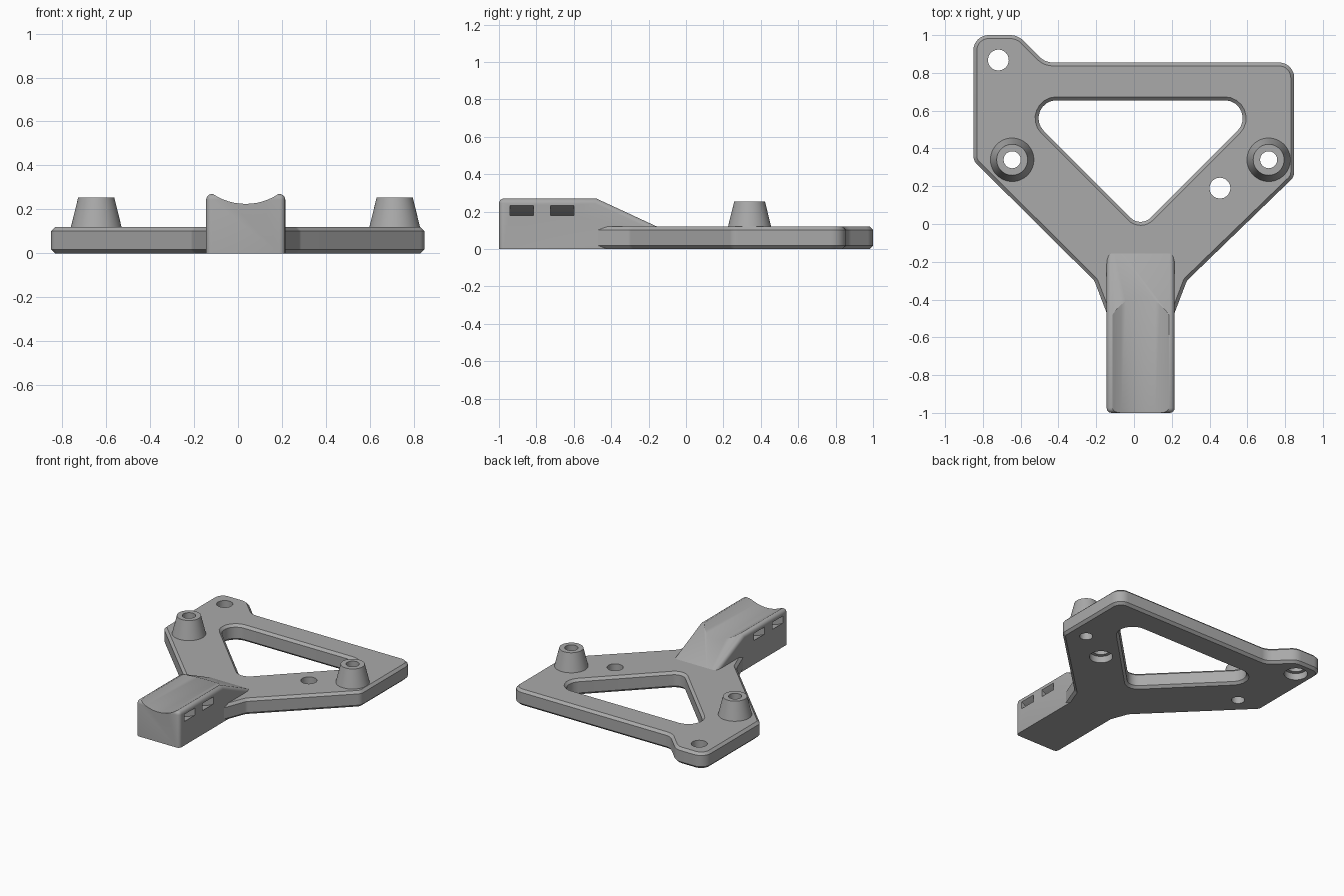
import bpy, bmesh, math
from mathutils import Vector, Matrix

cube = bpy.data.objects.get("Cube")
if cube:
    bpy.data.objects.remove(cube)

grey = bpy.data.materials.new("plain grey")
grey.use_nodes = True
colour = (0.4, 0.4, 0.4, 1)
grey.diffuse_color = colour
grey.node_tree.nodes["Principled BSDF"].inputs["Base Color"].default_value = colour

THICK = 0.12
ARM_X, ARM_HALF = 0.035, 0.18
ARM_TOP = 0.27


def make(name, bm):
    bmesh.ops.recalc_face_normals(bm, faces=bm.faces)
    mesh = bpy.data.meshes.new(name)
    bm.to_mesh(mesh)
    bm.free()
    obj = bpy.data.objects.new(name, mesh)
    bpy.context.collection.objects.link(obj)
    mesh.materials.append(grey)
    return obj


def activate(obj):
    bpy.ops.object.select_all(action="DESELECT")
    obj.select_set(True)
    bpy.context.view_layer.objects.active = obj


def rounded(corners, steps=8):
    """Replace each (x, y, radius) corner by an arc."""
    points = []
    for i, (x, y, r) in enumerate(corners):
        p = Vector((x, y))
        u = (Vector(corners[i - 1][:2]) - p).normalized()
        v = (Vector(corners[(i + 1) % len(corners)][:2]) - p).normalized()
        if r == 0:
            points.append(p)
            continue
        half = u.angle(v) / 2
        t = r / math.tan(half)
        c = p + (u + v).normalized() * (r / math.sin(half))
        a, b = (p + u * t - c).normalized(), (p + v * t - c).normalized()
        points += [c + a.slerp(b, k / steps) * r for k in range(steps + 1)]
    return points


def prism(points, move):
    """Extrude a closed loop of 3D points."""
    bm = bmesh.new()
    face = bm.faces.new([bm.verts.new(p) for p in points])
    new = bmesh.ops.extrude_face_region(bm, geom=[face])["geom"]
    bmesh.ops.translate(bm, vec=move, verts=[g for g in new if isinstance(g, bmesh.types.BMVert)])
    return bm


def cone(name, x, y, z0, z1, r0, r1):
    bm = bmesh.new()
    bmesh.ops.create_cone(bm, cap_ends=True, segments=48, radius1=r0, radius2=r1, depth=z1 - z0,
                          matrix=Matrix.Translation((x, y, (z0 + z1) / 2)))
    return make(name, bm)


def cut(target, cutter):
    activate(target)
    mod = target.modifiers.new("cut", "BOOLEAN")
    mod.operation, mod.solver, mod.object = "DIFFERENCE", "EXACT", cutter
    bpy.ops.object.modifier_apply(modifier=mod.name)
    bpy.data.objects.remove(cutter)


def drill(target, x, y, z0, z1, r):
    cut(target, cone("drill", x, y, z0, z1, r, r))


# Base plate with a corner tab and a rounded triangular window
outline = [(-0.85, 1, 0.08), (-0.615, 1, 0.1), (-0.47, 0.855, 0.1), (0.848, 0.855, 0.08),
           (0.848, 0.25, 0.06), (0.28, -0.3, 0.05), (0.15, -0.64, 0),
           (-0.08, -0.64, 0), (-0.21, -0.3, 0.05), (-0.85, 0.335, 0.06)]
window = [(-0.64, 0.655, 0.095), (0.71, 0.655, 0.095), (ARM_X, -0.02, 0.075)]
plate = make("base_plate", prism([(p.x, p.y, 0) for p in rounded(outline)], (0, 0, THICK)))
cut(plate, make("window_cutter", prism([(p.x, p.y, -0.1) for p in rounded(window)], (0, 0, 0.4))))

# Chamfer on all rims of the plate
activate(plate)
chamfer = plate.modifiers.new("chamfer", "BEVEL")
chamfer.width, chamfer.segments = 0.018, 1
chamfer.limit_method, chamfer.angle_limit = "ANGLE", math.radians(75)
bpy.ops.object.modifier_apply(modifier=chamfer.name)

# Screw holes, counterbored from below
for x, y in [(-0.718, 0.868), (0.455, 0.19)]:
    drill(plate, x, y, -0.1, 0.3, 0.055)
    drill(plate, x, y, -0.1, 0.05, 0.08)

# Tapered standoffs with through holes
parts = [plate]
for name, x in [("standoff_right", -0.645), ("standoff_left", 0.713)]:
    boss = cone(name, x, 0.34, 0.1, 0.255, 0.12, 0.082)
    for part in (plate, boss):
        drill(part, x, 0.34, -0.1, 0.4, 0.045)
    parts.append(boss)

# Arm: side profile with a ramp down onto the plate
side = [(-1, 0), (-1, ARM_TOP), (-0.48, ARM_TOP), (-0.08, 0.085), (-0.08, 0)]
bm = prism([(ARM_X - ARM_HALF, y, z) for y, z in side], (2 * ARM_HALF, 0, 0))


def is_rounded_edge(edge):
    a, b = (v.co for v in edge.verts)
    front = a.y < -0.99 and b.y < -0.99 and max(a.z, b.z) > 0.1
    top_side = min(a.z, b.z) > 0.05 and abs(a.x - b.x) < 0.01
    return front or top_side


bmesh.ops.bevel(bm, geom=[e for e in bm.edges if is_rounded_edge(e)], offset=0.026,
                segments=4, profile=0.5, affect="EDGES")
arm = make("arm", bm)


def arc(radius, spread, y):
    """Arc below the groove axis, in the xz plane."""
    n = 32
    angles = [spread * (2 * k / n - 1) for k in range(n + 1)]
    return [Vector((ARM_X + radius * math.sin(a), y, 0.495 - radius * math.cos(a))) for a in angles]


# Cradle groove along the top of the arm
groove = arc(0.27, math.pi / 2, -1.2)
cut(arm, make("groove_cutter", prism(groove, (0, 1.2, 0))))

# Curved strap tunnels that follow the groove
for y in (-0.94, -0.725):
    band = arc(0.363, 0.9, y) + arc(0.318, 0.9, y)[::-1]
    cut(arm, make("tunnel_cutter", prism(band, (0, 0.125, 0))))
parts.append(arm)

for part in parts:
    activate(part)
    bpy.ops.object.shade_smooth_by_angle(angle=math.radians(30))
